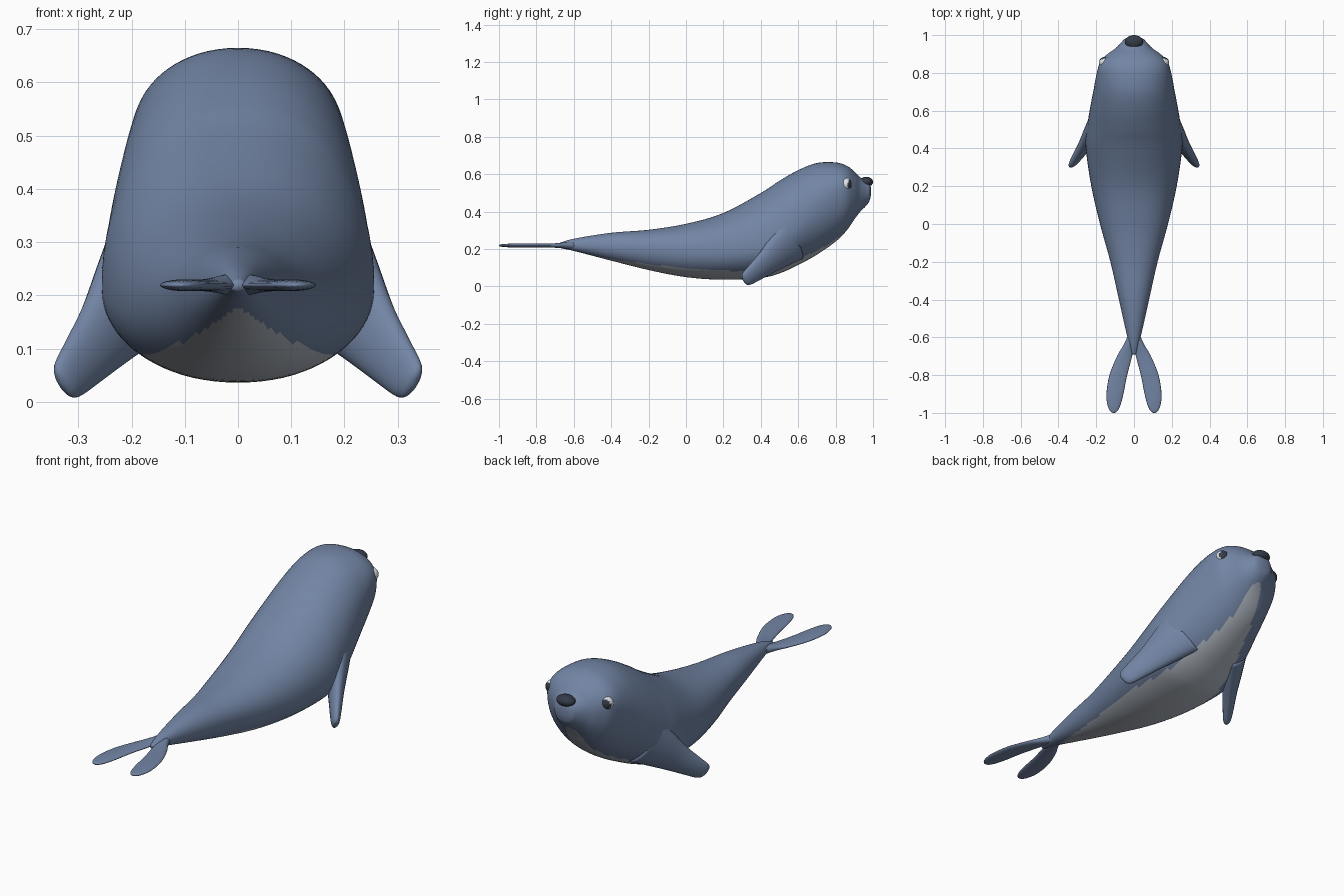
import bpy, bmesh, math
from mathutils import Vector

if "Cube" in bpy.data.objects:
    bpy.data.objects.remove(bpy.data.objects["Cube"])


def material(name, rgb):
    m = bpy.data.materials.new(name)
    m.diffuse_color = (*rgb, 1)
    m.use_nodes = True
    m.node_tree.nodes["Principled BSDF"].inputs["Base Color"].default_value = m.diffuse_color
    return m


BLUE = material("slate blue skin", (0.17, 0.235, 0.375))
PALE = material("pale belly", (0.44, 0.48, 0.54))
DARK = material("dark nose and pupil", (0.035, 0.045, 0.065))
WHITE = material("eye white", (0.75, 0.78, 0.82))


def catmull(rows, steps):
    """Smoothly resample a table of stations."""
    out = []
    for i in range(len(rows) - 1):
        p = [rows[max(0, min(len(rows) - 1, i + k))] for k in (-1, 0, 1, 2)]
        for s in range(steps):
            t = s / steps
            out.append([0.5 * (2 * b + (c - a) * t + (2 * a - 5 * b + 4 * c - d) * t * t
                               + (3 * b - a - 3 * c + d) * t ** 3) for a, b, c, d in zip(*p)])
    return out + [list(rows[-1])]


def loft(name, stations, segs, mats, rule=None, power=1.0):
    """Skin rings; each station is (centre, side vector, up vector, down vector)."""
    bm = bmesh.new()
    rings = []
    for c, u, up, dn in stations:
        ring = []
        for k in range(segs):
            a = 2 * math.pi * k / segs
            cs = math.copysign(abs(math.cos(a)) ** power, math.cos(a))
            sn = abs(math.sin(a)) ** power
            ring.append(bm.verts.new(c + u * cs + (up if math.sin(a) >= 0 else dn) * sn))
        rings.append(ring)
    for r0, r1 in zip(rings, rings[1:]):
        for k in range(segs):
            bm.faces.new((r0[k], r0[(k + 1) % segs], r1[(k + 1) % segs], r1[k]))
    bm.faces.new(rings[0])
    bm.faces.new(rings[-1])
    return finish(name, bm, mats, rule)


def finish(name, bm, mats, rule=None):
    bmesh.ops.recalc_face_normals(bm, faces=bm.faces)
    for f in bm.faces:
        f.smooth = True
        if rule:
            f.material_index = int(rule(f))
    me = bpy.data.meshes.new(name)
    bm.to_mesh(me)
    bm.free()
    for m in mats:
        me.materials.append(m)
    ob = bpy.data.objects.new(name, me)
    bpy.context.collection.objects.link(ob)
    return ob


def ellipsoid(name, centre, size, mats, rule=None):
    bm = bmesh.new()
    bmesh.ops.create_uvsphere(bm, u_segments=24, v_segments=16, radius=1)
    for v in bm.verts:
        v.co = Vector(centre) + Vector(a * b for a, b in zip(v.co, size))
    return finish(name, bm, mats, rule)


# Body: y, top z, bottom z, half width, height of the widest point
BODY = [(-0.69, .228, .208, .012, .218), (-0.60, .255, .190, .035, .22),
        (-0.40, .287, .138, .080, .21), (-0.20, .303, .088, .125, .20),
        (0.00, .335, .050, .180, .19), (0.20, .393, .036, .226, .19),
        (0.40, .500, .046, .255, .21), (0.50, .565, .070, .250, .25),
        (0.60, .622, .115, .235, .33), (0.70, .660, .170, .216, .42),
        (0.80, .663, .240, .197, .50), (0.86, .645, .300, .178, .52),
        (0.90, .615, .358, .140, .51), (0.93, .585, .398, .098, .50),
        (0.96, .565, .428, .068, .50), (0.98, .555, .455, .050, .50),
        (0.988, .53, .485, .025, .505)]
# Belly patch: y, half width
BELLY = [(-.56, 0), (-.4, .045), (-.2, .09), (0, .145), (.2, .172), (.4, .172),
         (.6, .13), (.8, .065), (.93, .03), (.955, 0)]


def is_belly(f):
    p = f.calc_center_median()
    for (y0, w0), (y1, w1) in zip(BELLY, BELLY[1:]):
        if y0 <= p.y < y1:
            return f.normal.z < -0.05 and abs(p.x) < w0 + (w1 - w0) * (p.y - y0) / (y1 - y0)
    return False


body = []
for y, top, bot, hw, zw in catmull(BODY, 6):
    body.append((Vector((0, y, zw)), Vector((hw, 0, 0)),
                 Vector((0, 0, top - zw)), Vector((0, 0, bot - zw))))
loft("body", body, 72, [BLUE, PALE], is_belly, 0.94)

# Flippers: centre x, y, z, half width, half thickness
FRONT = [(.165, .565, .245, .125, .060), (.205, .50, .19, .100, .050),
         (.250, .43, .128, .073, .036), (.292, .367, .076, .055, .027),
         (.318, .328, .045, .044, .020), (.328, .312, .034, .030, .012),
         (.331, .307, .031, .004, .002)]
HIND = [(.012, -.59, .22, .020, .022), (.028, -.64, .22, .027, .017),
        (.050, -.70, .219, .040, .012), (.083, -.80, .219, .047, .011),
        (.101, -.90, .219, .045, .011), (.106, -.96, .219, .034, .009),
        (.107, -.99, .219, .019, .006), (.107, -1.0, .219, .004, .002)]
for side, tag in ((1, "right"), (-1, "left")):
    for label, table, wide, thin in (
            ("front_flipper", FRONT, (.47, -.39, .79), (-.77, -.61, .16)),
            ("hind_flipper", HIND, (1, 0, 0), (0, 0, 1))):
        st = []
        for x, y, z, w, t in catmull(table, 4):
            u = Vector((wide[0] * side, wide[1], wide[2])) * w
            v = Vector((thin[0] * side, thin[1], thin[2])) * t
            st.append((Vector((x * side, y, z)), u, v, -v))
        loft(f"{label}_{tag}", st, 24, [BLUE])
    # Eye with a dark forward-facing pupil
    look = Vector((.35 * side, 1, -.1)).normalized()
    ellipsoid(f"eye_{tag}", (.150 * side, .855, .546), (.036, .031, .035),
              [WHITE, DARK], lambda f: f.normal.dot(look) > 0.68)

# Nose
ellipsoid("nose", (0, .964, .559), (.048, .036, .027), [DARK])
